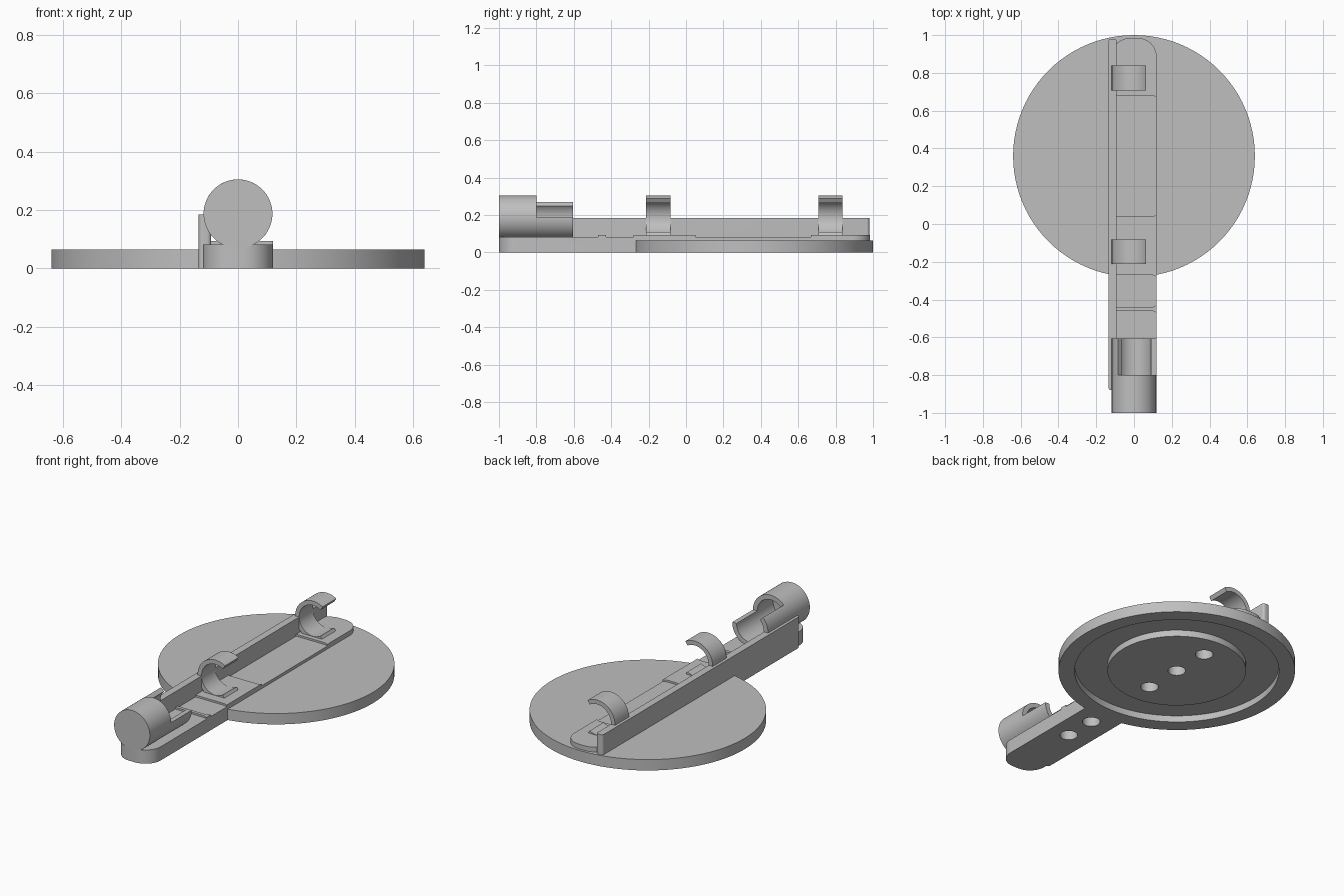
import bpy
import bmesh
from math import cos, sin, pi, radians

cube = bpy.data.objects.get("Cube")
if cube:
    bpy.data.objects.remove(cube, do_unlink=True)

grey = bpy.data.materials.new("plain grey")
grey.use_nodes = True
GREY = (0.52, 0.52, 0.52, 1)
grey.diffuse_color = GREY
grey.node_tree.nodes["Principled BSDF"].inputs["Base Color"].default_value = GREY


def extrude_outline(name, points, offset):
    """Solid made by sweeping a closed outline along an offset."""
    bm = bmesh.new()
    face = bm.faces.new([bm.verts.new(p) for p in points])
    swept = bmesh.ops.extrude_face_region(bm, geom=[face], use_keep_orig=True)
    verts = [g for g in swept["geom"] if isinstance(g, bmesh.types.BMVert)]
    bmesh.ops.translate(bm, verts=verts, vec=offset)
    bmesh.ops.recalc_face_normals(bm, faces=bm.faces)
    mesh = bpy.data.meshes.new(name)
    bm.to_mesh(mesh)
    bm.free()
    mesh.materials.append(grey)
    obj = bpy.data.objects.new(name, mesh)
    bpy.context.collection.objects.link(obj)
    return obj


def rounded_slab(name, x0, x1, y0, y1, z0, z1, r, steps=10):
    corners = [(x1 - r, y1 - r), (x0 + r, y1 - r), (x0 + r, y0 + r), (x1 - r, y0 + r)]
    points = []
    for i, (cx, cy) in enumerate(corners):
        for k in range(steps + 1):
            a = (i + k / steps) * pi / 2
            points.append((cx + r * cos(a), cy + r * sin(a), z0))
    return extrude_outline(name, points, (0, 0, z1 - z0))


def upright_disc(name, y, r, z0, z1, steps=96):
    points = [(r * cos(2 * pi * k / steps), y + r * sin(2 * pi * k / steps), z0)
              for k in range(steps)]
    return extrude_outline(name, points, (0, 0, z1 - z0))


AXIS_Z = 0.187


def lying_cylinder(name, r, y0, y1, steps=64):
    points = [(r * cos(2 * pi * k / steps), y0, AXIS_Z + r * sin(2 * pi * k / steps))
              for k in range(steps)]
    return extrude_outline(name, points, (0, y1 - y0, 0))


def open_ring(name, r_out, r_in, start, end, y0, y1, steps=48):
    angles = [radians(start + (end - start) * k / steps) for k in range(steps + 1)]
    points = [(r_out * cos(a), y0, AXIS_Z + r_out * sin(a)) for a in angles]
    points += [(r_in * cos(a), y0, AXIS_Z + r_in * sin(a)) for a in reversed(angles)]
    return extrude_outline(name, points, (0, y1 - y0, 0))


def cut(obj, *cutters):
    """Subtract each cutter, then remove it."""
    bpy.context.view_layer.objects.active = obj
    for cutter in cutters:
        cutter.hide_render = True
        mod = obj.modifiers.new("cut", "BOOLEAN")
        mod.operation = "DIFFERENCE"
        mod.solver = "EXACT"
        mod.object = cutter
        bpy.ops.object.modifier_apply(modifier=mod.name)
        bpy.data.objects.remove(cutter, do_unlink=True)


DISC_Y = 0.36
parts = []

# Round base with an annular groove and three screw holes underneath
base = upright_disc("round_base", DISC_Y, 0.64, 0, 0.065)
groove = upright_disc("groove_cutter", DISC_Y, 0.553, -0.05, 0.038)
cut(groove, upright_disc("boss_cutter", DISC_Y, 0.375, -0.1, 0.1))
cut(base, groove)
cut(base, *[upright_disc("hole_cutter", DISC_Y + d, 0.048, -0.05, 0.055, 32)
            for d in (-0.23, 0, 0.23)])
parts.append(base)

# Long arm with shallow pockets in its top and two screw holes underneath
arm = rounded_slab("arm", -0.12, 0.12, -1, 0.985, 0, 0.093, 0.1)
cut(arm, upright_disc("base_clearance", DISC_Y, 0.62, -0.05, 0.06))
for y0, y1 in ((-1.2, -0.46), (-0.44, -0.27), (0.04, 0.68)):
    cut(arm, rounded_slab("pocket_cutter", -0.18, 0.132, y0, y1, 0.082, 0.15, 0.04))
cut(arm, *[upright_disc("hole_cutter", y, 0.048, -0.05, 0.065, 32)
           for y in (-0.36, -0.55)])
parts.append(arm)

# Tall side wall along the arm
wall = rounded_slab("side_wall", -0.135, -0.092, -0.88, 0.98, 0, 0.185, 0.014, 5)
cut(wall, upright_disc("base_clearance", DISC_Y, 0.62, -0.05, 0.06))
parts.append(wall)

# Socket closed at the front, with an open trough behind it
socket = lying_cylinder("socket", 0.118, -1, -0.8)
cut(socket, lying_cylinder("bore_cutter", 0.09, -0.95, -0.7))
parts.append(socket)
parts.append(open_ring("trough", 0.118, 0.09, 136, 360, -0.8, -0.605))

# Two open spring clips
for name, y0, y1 in (("front_clip", -0.213, -0.083), ("rear_clip", 0.708, 0.838)):
    parts.append(open_ring(name, 0.118, 0.092, 58, 302, y0, y1))

# Smooth curved walls, keep edges crisp
bpy.ops.object.select_all(action="DESELECT")
for part in parts:
    part.select_set(True)
bpy.context.view_layer.objects.active = parts[0]
bpy.ops.object.shade_smooth_by_angle(angle=radians(30))
